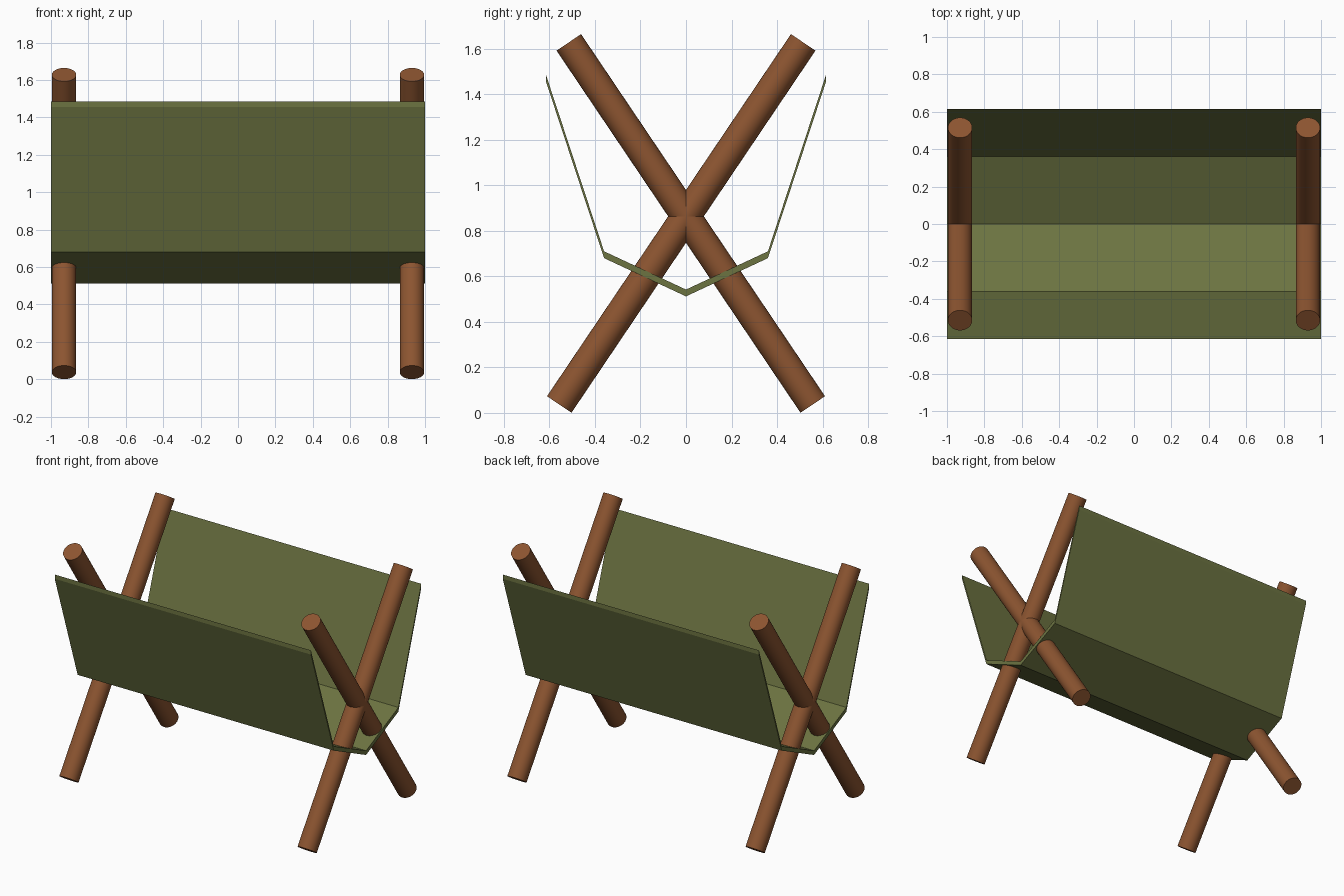
import bpy
import bmesh
import math
from mathutils import Vector

cube = bpy.data.objects.get("Cube")
if cube:
    bpy.data.objects.remove(cube, do_unlink=True)


def make_material(name, color):
    mat = bpy.data.materials.new(name)
    mat.use_nodes = True
    mat.diffuse_color = color
    mat.node_tree.nodes["Principled BSDF"].inputs["Base Color"].default_value = color
    return mat


wood = make_material("brown wood", (0.263, 0.09, 0.03, 1))
canvas = make_material("olive canvas", (0.15, 0.172, 0.053, 1))


def pole(name, start, end, radius):
    """Round pole between two points."""
    start, end = Vector(start), Vector(end)
    axis = end - start
    bpy.ops.mesh.primitive_cylinder_add(
        vertices=32, radius=radius, depth=axis.length, location=(start + end) / 2,
        rotation=axis.to_track_quat("Z", "Y").to_euler())
    obj = bpy.context.object
    obj.name = name
    obj.data.materials.append(wood)
    bpy.ops.object.shade_smooth_by_angle(angle=math.radians(40))


# Crossed poles at each end
for side, x in (("left", 0.93), ("right", -0.93)):
    for lean, s in (("backward", 1), ("forward", -1)):
        pole(f"{side}_{lean}_leg", (x, -0.557 * s, 0.037), (x, 0.515 * s, 1.628), 0.065)

# Canvas sling: a folded profile, thickened upward and stretched along x
half = [(0.36, 0.68), (0.615, 1.455)]
lower = [(-y, z) for y, z in reversed(half)] + [(0, 0.512)] + half
bm = bmesh.new()
thickness = 0.03
rings = []
for y, z in lower:
    rings.append([bm.verts.new((x, y, z + h))
                  for x, h in ((-1, 0), (1, 0), (1, thickness), (-1, thickness))])
for a, b in zip(rings, rings[1:]):
    for i in range(4):
        j = (i + 1) % 4
        bm.faces.new((a[i], a[j], b[j], b[i]))
bm.faces.new(rings[0])
bm.faces.new(rings[-1])
bmesh.ops.recalc_face_normals(bm, faces=bm.faces)
mesh = bpy.data.meshes.new("canvas_sling")
bm.to_mesh(mesh)
bm.free()
mesh.materials.append(canvas)
sling = bpy.data.objects.new("canvas_sling", mesh)
bpy.context.collection.objects.link(sling)
